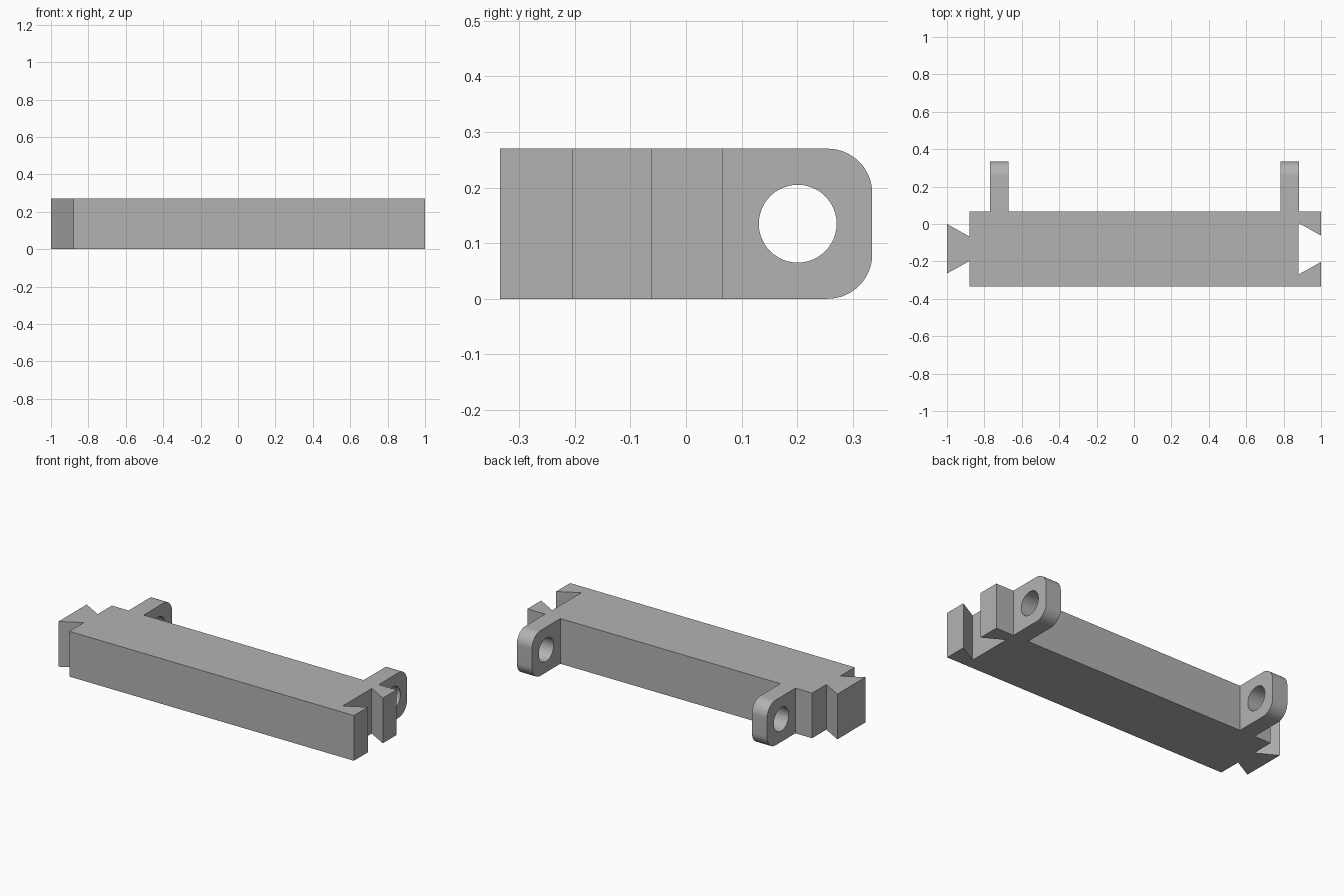
import bpy, bmesh
from math import sin, cos, pi, radians
from mathutils import Vector

cube = bpy.data.objects.get("Cube")
if cube:
    bpy.data.objects.remove(cube, do_unlink=True)

HEIGHT = 0.27
BACK = 0.067

# Single grey material
grey = bpy.data.materials.new("plain grey")
grey.use_nodes = True
colour = (0.45, 0.45, 0.45, 1)
grey.diffuse_color = colour
grey.node_tree.nodes["Principled BSDF"].inputs["Base Color"].default_value = colour


def extrude_outline(name, loops, offset):
    """Fill closed loops (outer one first, then holes) and extrude them."""
    bm = bmesh.new()
    edges = []
    for loop in loops:
        verts = [bm.verts.new(p) for p in loop]
        edges += [bm.edges.new((a, b)) for a, b in zip(verts, verts[1:] + verts[:1])]
    bmesh.ops.triangle_fill(bm, edges=edges, use_beauty=True)
    result = bmesh.ops.extrude_face_region(bm, geom=bm.faces[:], use_keep_orig=True)
    moved = [g for g in result["geom"] if isinstance(g, bmesh.types.BMVert)]
    bmesh.ops.translate(bm, verts=moved, vec=offset)
    bmesh.ops.recalc_face_normals(bm, faces=bm.faces[:])
    mesh = bpy.data.meshes.new(name)
    bm.to_mesh(mesh)
    bm.free()
    mesh.materials.append(grey)
    obj = bpy.data.objects.new(name, mesh)
    bpy.context.collection.objects.link(obj)
    bpy.ops.object.select_all(action="DESELECT")
    bpy.context.view_layer.objects.active = obj
    obj.select_set(True)
    bpy.ops.object.shade_smooth_by_angle(angle=radians(30))
    return obj


def arc(x, y, z, r, start, end, steps):
    angles = [start + (end - start) * i / steps for i in range(steps + 1)]
    return [Vector((x, y + r * cos(a), z + r * sin(a))) for a in angles]


# Bar with a dovetail tongue on one end and a matching socket on the other
bar = [(-0.88, -0.335), (1, -0.335),
       (1, -0.203), (0.88, -0.27), (0.88, 0.005), (1, -0.062),
       (1, BACK), (-0.88, BACK),
       (-0.88, -0.067), (-1, 0), (-1, -0.265), (-0.88, -0.198)]
extrude_outline("dovetail_bar", [[Vector((x, y, 0)) for x, y in bar]],
                Vector((0, 0, HEIGHT)))

# Rounded mounting lugs with a round hole
RADIUS = 0.08
for name, x in (("right_lug", -0.77), ("left_lug", 0.783)):
    yc = 0.335 - RADIUS
    outer = [Vector((x, BACK, HEIGHT)), Vector((x, BACK, 0))]
    outer += arc(x, yc, RADIUS, RADIUS, -pi / 2, 0, 16)
    outer += arc(x, yc, HEIGHT - RADIUS, RADIUS, 0, pi / 2, 16)
    hole = arc(x, 0.201, HEIGHT / 2, 0.07, 0, 2 * pi, 48)[:-1]
    extrude_outline(name, [outer, hole], Vector((0.1, 0, 0)))
